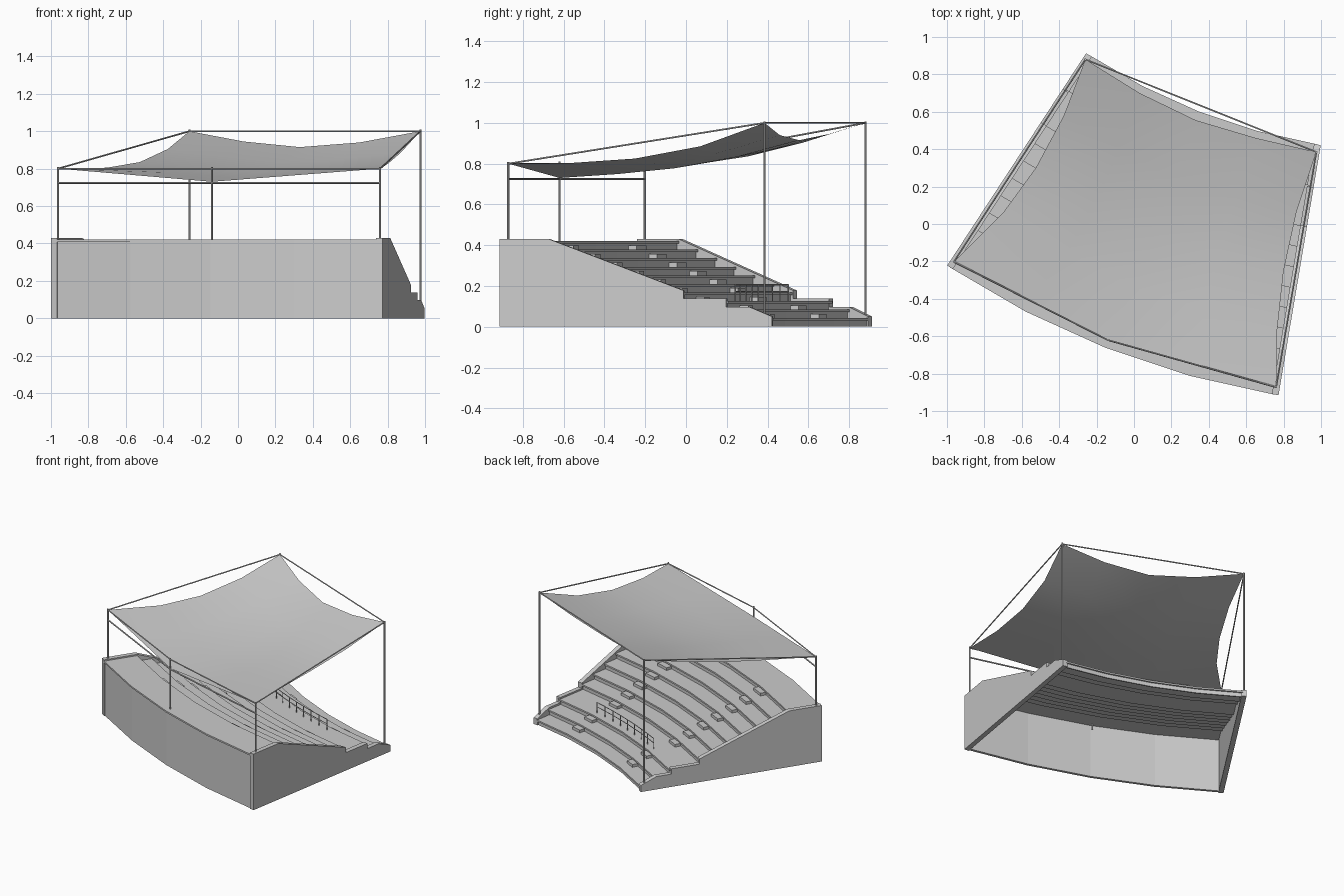
import bpy, math
from mathutils import Vector

if "Cube" in bpy.data.objects:
    bpy.data.objects.remove(bpy.data.objects["Cube"])

CX, CY = 1.514, 3.585            # centre of the seating arcs
A0, A1, SEG = 9.58, 33.2, 4      # end angles in degrees, number of facets
R_IN, R_OUT, STEP = 3.21, 4.555, 0.111


def polar(r, deg, z):
    a = math.radians(deg)
    return Vector((CX - r * math.sin(a), CY - r * math.cos(a), z))


def make(name, verts, faces):
    me = bpy.data.meshes.new(name)
    me.from_pydata([tuple(v) for v in verts], [], faces)
    ob = bpy.data.objects.new(name, me)
    bpy.context.collection.objects.link(ob)
    return ob


def loft(name, rings):
    """Closed solid through a list of equal rings."""
    n, m = len(rings[0]), len(rings)
    verts = [v for ring in rings for v in ring]
    faces = [(i * n + j, i * n + (j + 1) % n, (i + 1) * n + (j + 1) % n, (i + 1) * n + j)
             for i in range(m - 1) for j in range(n)]
    faces += [tuple(range(n))[::-1], tuple(range((m - 1) * n, m * n))]
    ob = make(name, verts, faces)
    import bmesh
    bm = bmesh.new()
    bm.from_mesh(ob.data)
    bmesh.ops.recalc_face_normals(bm, faces=bm.faces)
    bm.to_mesh(ob.data)
    bm.free()
    return ob


def sweep(name, profile, a0=A0, a1=A1, seg=SEG):
    """Sweep an (r, z) profile around the arc."""
    return loft(name, [[polar(r, a0 + (a1 - a0) * i / seg, z) for r, z in profile]
                       for i in range(seg + 1)])


def rod(name, p, q, rad=0.005, sides=8):
    p, q = Vector(p), Vector(q)
    rot = (q - p).to_track_quat('Z', 'Y')
    circle = [rot @ Vector((rad * math.cos(t), rad * math.sin(t), 0))
              for t in (2 * math.pi * (k + 0.5) / sides for k in range(sides))]
    return loft(name, [[p + c for c in circle], [q + c for c in circle]])


# Seating rows: three low rows (the third is a wide walkway), then seven more
fronts = [R_IN + STEP * k for k in (0, 1, 2, 4, 5, 6, 7, 8, 9, 10)]
heights = [0.042 * (k + 1) for k in range(10)]
T = 0.012
for k, (r, z) in enumerate(zip(fronts, heights)):
    nxt = fronts[k + 1] if k < 9 else R_OUT - 0.005
    low = heights[k - 1] - T if k else 0
    sweep(f"seat_row_{k + 1}", [(r - 0.006, z), (nxt + 0.012, z), (nxt + 0.012, z - T),
                                (r + 0.016, z - T), (r + 0.016, low), (r + 0.006, low),
                                (r + 0.006, z - T), (r - 0.006, z - T)])

# Half-height aisle steps in front of each riser
for ang in (15.5, 27.3):
    for k in range(1, 10):
        r, z = fronts[k], heights[k - 1]
        sweep(f"aisle_step_{k}", [(r - 0.04, z), (r + 0.008, z), (r + 0.008, z + 0.021),
                                  (r - 0.04, z + 0.021)], ang - 0.7, ang + 0.7, 1)

# Rear wall
sweep("rear_wall", [(R_OUT - 0.02, 0), (R_OUT, 0), (R_OUT, 0.42), (R_OUT - 0.02, 0.42)])

# Side walls following the slope of the rows
side = [(R_IN - 0.005, 0), (R_IN - 0.005, 0.05), (3.32, 0.098), (3.433, 0.098), (3.433, 0.138),
        (3.646, 0.138), (3.646, 0.178), (4.315, 0.43), (R_OUT + 0.006, 0.43), (R_OUT + 0.006, 0)]
for name, ang in (("right_wall", A0), ("left_wall", A1)):
    a = math.radians(ang)
    off = Vector((math.cos(a), -math.sin(a), 0)) * 0.018
    loft(name, [[polar(r, ang, z) + s * off for r, z in side] for s in (-1, 1)])

# Safety railing on the walkway
RR, ZW = 3.47, heights[2]
angs = [15.5 + 11.8 * i / 8 for i in range(9)]
for i, a in enumerate(angs):
    rod(f"railing_post_{i + 1}", polar(RR, a, ZW), polar(RR, a, 0.208), 0.003, 6)
    if i:
        for z in (0.172, 0.206):
            rod("railing_bar", polar(RR, angs[i - 1], z), polar(RR, a, z), 0.003, 6)

# Canopy masts
A, B = Vector((-0.26, 0.88, 1.0)), Vector((0.975, 0.385, 1.0))
C, D = Vector((0.76, -0.872, 0.8)), Vector((-0.963, -0.202, 0.8))
M = Vector((-0.14, -0.62, 0.73))
for name, p in (("back", A), ("right", B), ("front", C), ("left", D)):
    rod(name + "_mast", (p.x, p.y, 0), p + Vector((0, 0, 0.008)), 0.006)
rod("rear_mast", (M.x, M.y, 0.37), (M.x, M.y, 0.81), 0.006)

# Cables and rear beam
top = Vector((M.x, M.y, 0.8))
for p, q in ((A, B), (A, D), (B, C), (D, top), (top, C)):
    rod("frame_cable", p, q, 0.0045)
low = [Vector((p.x, p.y, 0.724)) for p in (D, M, C)]
for p, q in zip(low, low[1:]):
    rod("rear_beam", p, q, 0.0055)

# Canopy sheet: patch between four edge curves, corners D C B A
V = Vector
bot = [D, (D + M) / 2, M, (M + C) / 2, C]
upp = [A, V((0.03, 0.70, 0.945)), V((0.33, 0.555, 0.915)), V((0.65, 0.46, 0.94)), B]
lef = [D, V((-0.70, 0.06, 0.805)), V((-0.525, 0.30, 0.835)), V((-0.375, 0.58, 0.905)), A]
rig = [C, V((0.765, -0.57, 0.803)), V((0.80, -0.25, 0.825)), V((0.87, 0.07, 0.885)), B]
N = 4
grid = []
for j in range(N + 1):
    for i in range(N + 1):
        u, v = i / N, j / N
        p = (bot[i] * (1 - v) + upp[i] * v + lef[j] * (1 - u) + rig[j] * u
             - (D * (1 - u) + C * u) * (1 - v) - (A * (1 - u) + B * u) * v)
        p.z += 0.025 * 16 * u * (1 - u) * v * (1 - v)
        grid.append(p)
w = N + 1
sheet = make("canopy", grid, [(j * w + i, j * w + i + 1, (j + 1) * w + i + 1, (j + 1) * w + i)
                              for j in range(N) for i in range(N)])
for f in sheet.data.polygons:
    f.use_smooth = True
